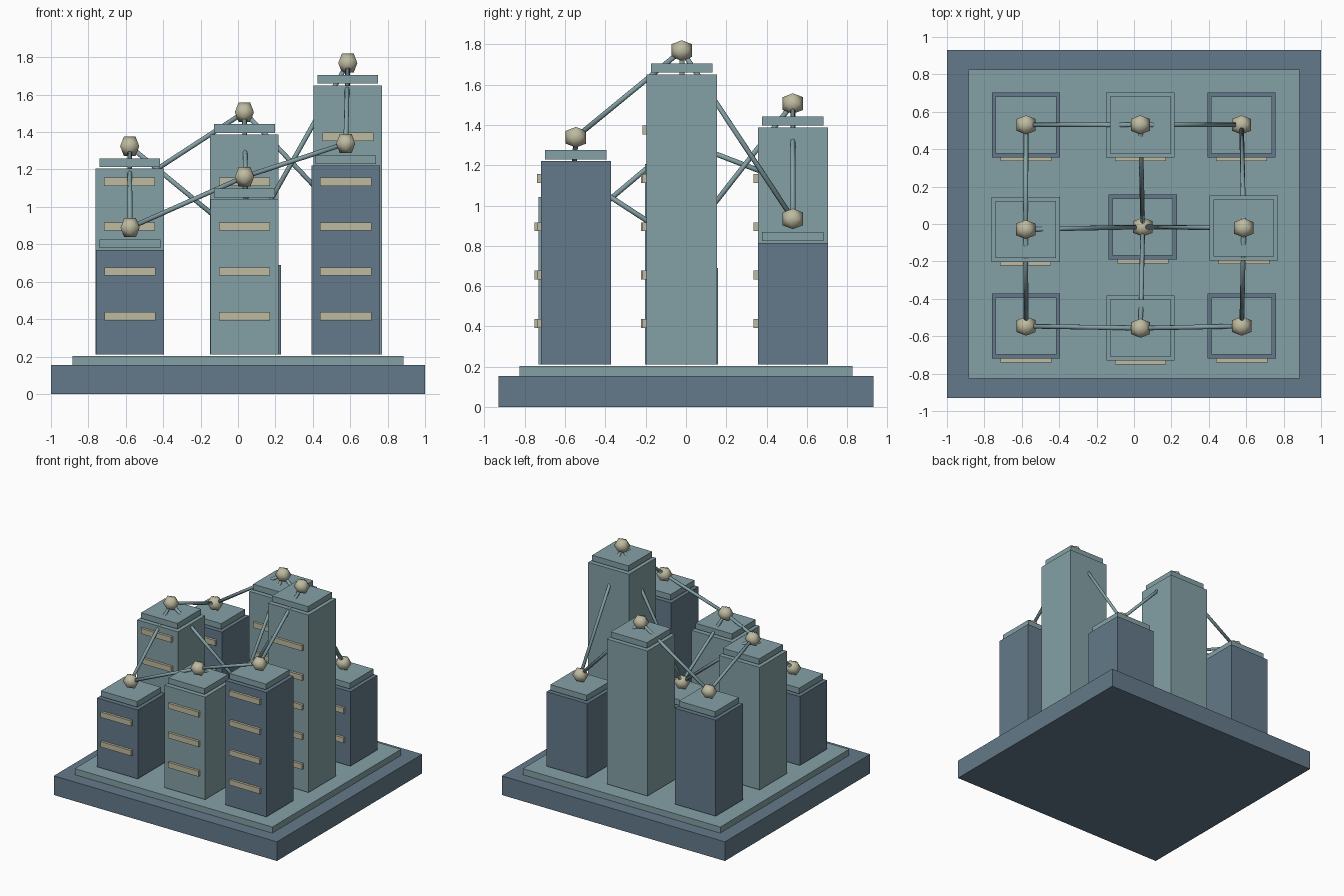
import bpy, bmesh
from mathutils import Vector

cube = bpy.data.objects.get("Cube")
if cube:
    bpy.data.objects.remove(cube, do_unlink=True)


def make_material(name, rgb):
    mat = bpy.data.materials.new(name)
    mat.use_nodes = True
    color = (*rgb, 1)
    mat.diffuse_color = color
    mat.node_tree.nodes["Principled BSDF"].inputs["Base Color"].default_value = color
    return mat


SLATE = make_material("slate blue", (0.127, 0.195, 0.254))
TEAL = make_material("pale teal", (0.231, 0.356, 0.381))
CREAM = make_material("warm cream", (0.515, 0.491, 0.352))


def finish(bm, name, mat, smooth=False):
    bmesh.ops.recalc_face_normals(bm, faces=bm.faces)
    for face in bm.faces:
        face.smooth = smooth
    mesh = bpy.data.meshes.new(name)
    bm.to_mesh(mesh)
    bm.free()
    mesh.materials.append(mat)
    obj = bpy.data.objects.new(name, mesh)
    bpy.context.collection.objects.link(obj)
    return obj


def box(name, x, y, bottom, top, width, depth, mat):
    bm = bmesh.new()
    bmesh.ops.create_cube(bm, size=1)
    bmesh.ops.scale(bm, vec=(width, depth, top - bottom), verts=bm.verts)
    bmesh.ops.translate(bm, vec=(x, y, (bottom + top) / 2), verts=bm.verts)
    return finish(bm, name, mat)


def node(name, center, radius):
    # Icosahedron standing on an edge that runs left to right
    golden = (1 + 5 ** 0.5) / 2
    bm = bmesh.new()
    for a in (-1, 1):
        for b in (-golden, golden):
            for corner in ((a, 0, b), (0, b, a), (b, a, 0)):
                bm.verts.new(Vector(corner).normalized() * radius + center)
    bmesh.ops.convex_hull(bm, input=bm.verts)
    return finish(bm, name, CREAM, True)


def beam(name, start, end, radius):
    axis = end - start
    bm = bmesh.new()
    bmesh.ops.create_cone(bm, cap_ends=True, segments=8, radius1=radius,
                          radius2=radius, depth=axis.length)
    turn = axis.to_track_quat('Z', 'Y').to_matrix()
    bmesh.ops.rotate(bm, matrix=turn, verts=bm.verts)
    bmesh.ops.translate(bm, vec=(start + end) / 2, verts=bm.verts)
    return finish(bm, name, TEAL, True)


# Stepped base
box("base", 0, 0, 0, 0.155, 2, 1.86, SLATE)
box("plaza", 0, 0, 0.155, 0.204, 1.77, 1.65, TEAL)

# Towers: centre x, centre y, roof height, from front row to back row
WIDTH, DEPTH = 0.365, 0.348
ROWS = {
    "front": [(-0.577, -0.546, 0.77), (0.035, -0.557, 1.042), (0.576, -0.546, 1.22)],
    "middle": [(-0.579, -0.029, 1.205), (0.047, -0.016, 0.69), (0.587, -0.021, 1.65)],
    "back": [(-0.577, 0.53, 0.99), (0.034, 0.53, 1.387), (0.575, 0.53, 0.815)],
}
COLUMNS = ("right", "center", "left")
nodes = []
for r, (row, towers) in enumerate(ROWS.items()):
    for c, (x, y, top) in enumerate(towers):
        label = f"{row}_{COLUMNS[c]}"
        box(f"tower_{label}", x, y, 0.212, top, WIDTH, DEPTH,
            TEAL if (r + c) % 2 else SLATE)
        box(f"roof_cap_{label}", x, y, top + 0.009, top + 0.055, 0.325, 0.305, TEAL)
        # Window bands up the front face
        z = 0.415
        while z < top - 0.05:
            box(f"window_{label}", x, y - DEPTH / 2 - 0.005, z - 0.022, z + 0.022,
                0.273, 0.03, CREAM)
            z += 0.24
        nodes.append(Vector((x, y, top + 0.119)))
        node(f"node_{label}", nodes[-1], 0.06)

# Beams join each node to its neighbours
for i, point in enumerate(nodes):
    if i % 3 < 2:
        beam("beam_across", point, nodes[i + 1], 0.0125)
    if i < 6:
        beam("beam_along", point, nodes[i + 3], 0.0125)
